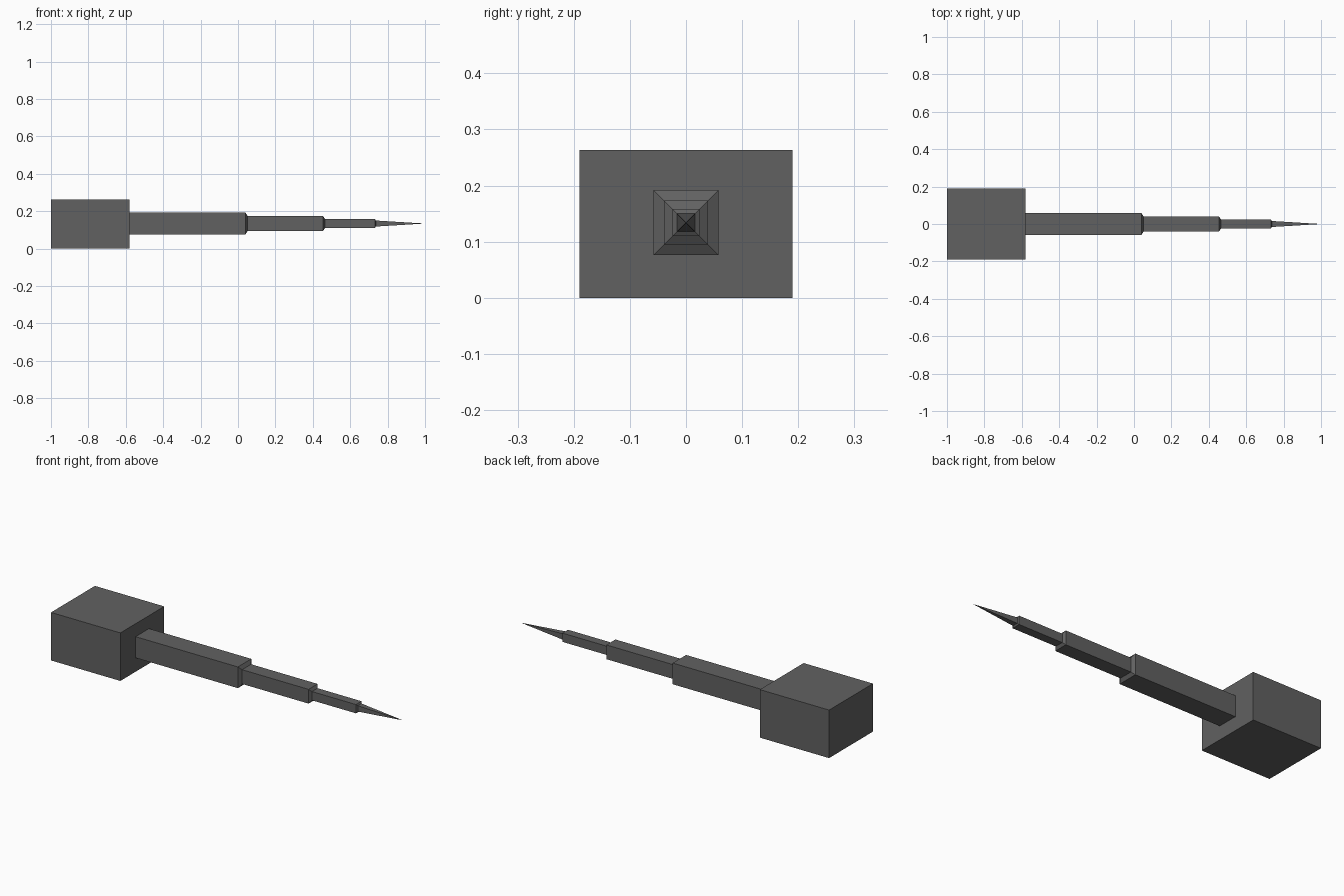
import bpy, bmesh

if "Cube" in bpy.data.objects:
    bpy.data.objects.remove(bpy.data.objects["Cube"])

grey = bpy.data.materials.new("dark grey")
grey.diffuse_color = (0.12, 0.12, 0.12, 1)
grey.use_nodes = True
grey.node_tree.nodes["Principled BSDF"].inputs["Base Color"].default_value = grey.diffuse_color


def loft(name, sections, zc):
    """Join rectangular sections (x, half width, half height) along x; zero size makes a point."""
    bm = bmesh.new()
    rings = []
    for x, w, h in sections:
        if w == 0:
            rings.append([bm.verts.new((x, 0, zc))])
        else:
            rings.append([bm.verts.new((x, sy * w, zc + sz * h))
                          for sy, sz in ((-1, -1), (1, -1), (1, 1), (-1, 1))])
    for a, b in zip(rings, rings[1:]):
        for i in range(4):
            j = (i + 1) % 4
            bm.faces.new([a[i], a[j], b[0]] if len(b) == 1 else [a[i], a[j], b[j], b[i]])
    for end in (rings[0], rings[-1]):
        if len(end) == 4:
            bm.faces.new(end)
    bmesh.ops.recalc_face_normals(bm, faces=bm.faces)
    me = bpy.data.meshes.new(name)
    bm.to_mesh(me)
    bm.free()
    me.materials.append(grey)
    ob = bpy.data.objects.new(name, me)
    bpy.context.collection.objects.link(ob)


# Heavy block at the left end
loft("block", [(-1, 0.19, 0.1315), (-0.58, 0.19, 0.1315)], 0.1315)

# Stepped square spike: (x, half size), with slanted shoulders, narrowing to a point
profile = [(-0.58, 0.058), (0.04, 0.058), (0.052, 0.039), (0.455, 0.039),
           (0.465, 0.024), (0.732, 0.024), (0.737, 0.016), (1.0, 0)]
loft("stepped_spike", [(x, r, r) for x, r in profile], 0.134)
